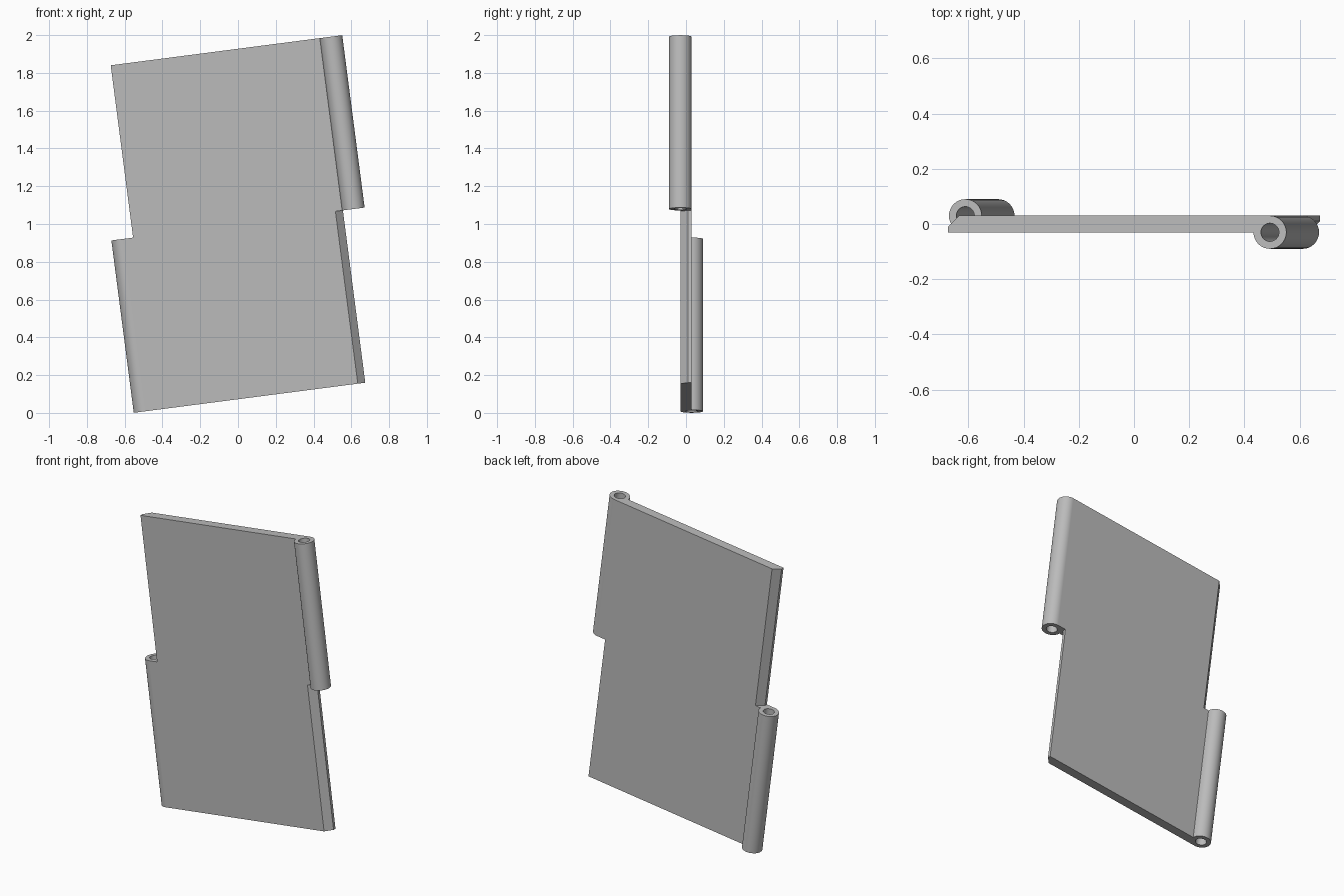
import bpy
import bmesh
from math import cos, sin, pi, radians
from mathutils import Matrix

old = bpy.data.objects.get("Cube")
if old:
    bpy.data.objects.remove(old)

HALF_W, HALF_T, HALF_H = 0.56, 0.03, 0.92   # board half sizes
BEVEL = 0.04
PIN_X, PIN_Y, OUTER, INNER = 0.616, -0.03, 0.06, 0.033
STEPS = 32

grey = bpy.data.materials.new("plain_grey")
grey.use_nodes = True
grey.diffuse_color = (0.5, 0.5, 0.5, 1)
grey.node_tree.nodes["Principled BSDF"].inputs["Base Color"].default_value = (0.5, 0.5, 0.5, 1)


def arc(radius, start, sweep, count):
    """Points round the hinge pin."""
    angles = [start + sweep * i / count for i in range(count + 1)]
    return [(PIN_X + radius * cos(t), PIN_Y + radius * sin(t)) for t in angles]


def hinge_half(name, turn):
    """Half board with a bevelled edge on one side and a hollow knuckle on the other."""
    outline = [(-HALF_W, -HALF_T)]
    outline += arc(OUTER, pi, 1.5 * pi, STEPS * 3 // 4)
    outline += [(BEVEL - HALF_W, HALF_T), (-HALF_W, HALF_T - BEVEL)]
    hole = arc(INNER, 0, 2 * pi, STEPS)[:-1]

    bm = bmesh.new()
    for loop in (outline, hole):
        verts = [bm.verts.new((x, y, 0)) for x, y in loop]
        for i, v in enumerate(verts):
            bm.edges.new((verts[i - 1], v))
    bmesh.ops.triangle_fill(bm, edges=bm.edges[:], use_beauty=True)
    made = bmesh.ops.extrude_face_region(bm, geom=bm.faces[:])["geom"]
    top = [g for g in made if isinstance(g, bmesh.types.BMVert)]
    bmesh.ops.translate(bm, verts=top, vec=(0, 0, HALF_H))
    if turn:
        # The lower half is the upper one turned about and hung below the middle
        bmesh.ops.rotate(bm, verts=bm.verts, matrix=Matrix.Rotation(pi, 3, "Z"))
        bmesh.ops.translate(bm, verts=bm.verts, vec=(0, 0, -HALF_H))
    bmesh.ops.recalc_face_normals(bm, faces=bm.faces)
    mesh = bpy.data.meshes.new(name)
    bm.to_mesh(mesh)
    bm.free()
    mesh.materials.append(grey)
    obj = bpy.data.objects.new(name, mesh)
    bpy.context.collection.objects.link(obj)
    return obj


# Join both halves into one solid leaf
leaf = hinge_half("hinge_leaf", False)
lower = hinge_half("lower_half", True)
union = leaf.modifiers.new("union", "BOOLEAN")
union.operation = "UNION"
union.solver = "EXACT"
union.object = lower
bpy.ops.object.select_all(action="DESELECT")
leaf.select_set(True)
bpy.context.view_layer.objects.active = leaf
bpy.ops.object.modifier_apply(modifier="union")
bpy.data.objects.remove(lower)

# Lean the leaf to the side, then smooth only the knuckles
leaf.data.transform(Matrix.Translation((0, 0, 1)) @ Matrix.Rotation(radians(-7.4), 4, "Y"))
bpy.ops.object.shade_smooth_by_angle(angle=radians(30))
weighted = leaf.modifiers.new("flat_board", "WEIGHTED_NORMAL")
weighted.keep_sharp = True
